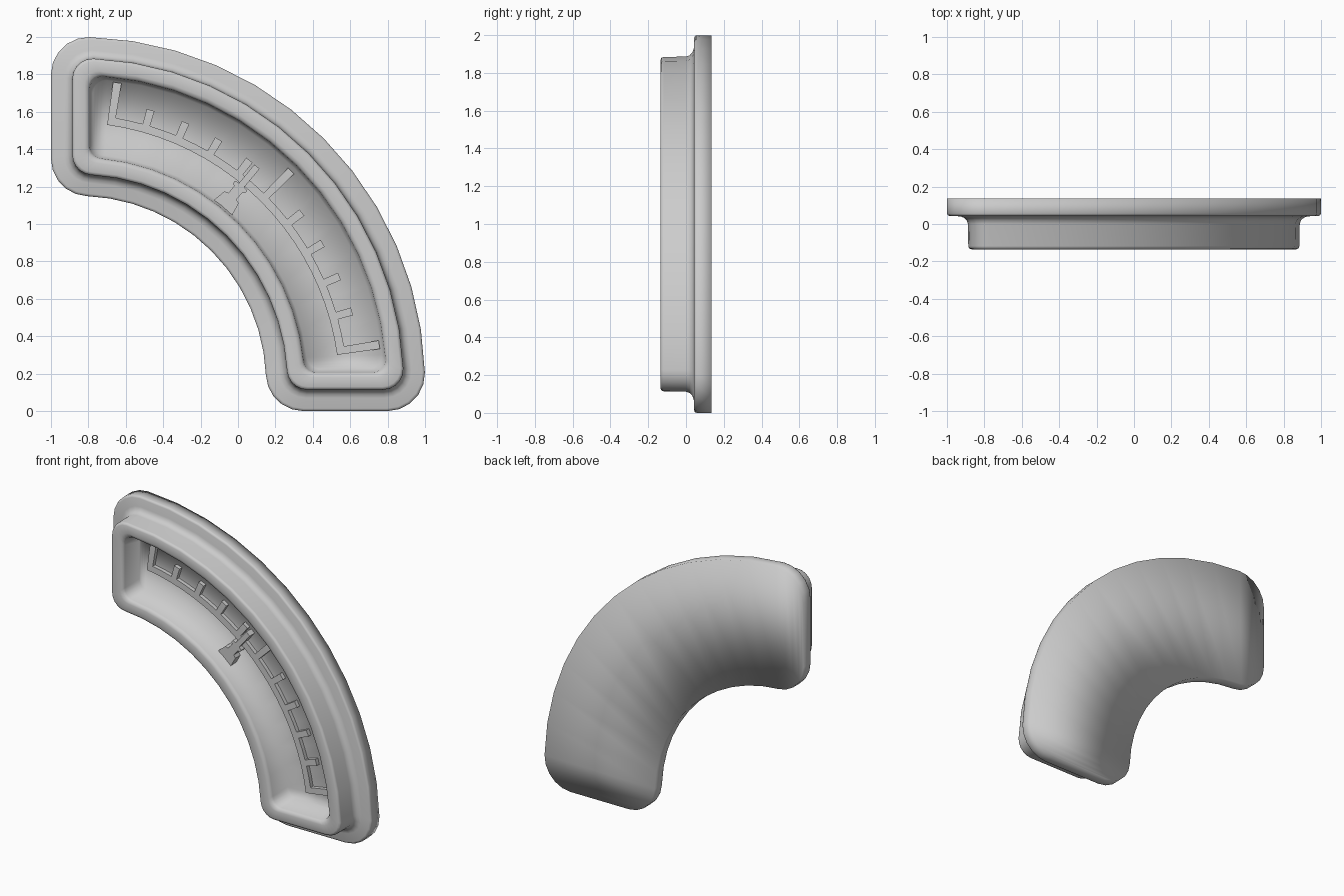
import bpy, bmesh
from math import sin, cos, atan2, sqrt, pi, radians

if "Cube" in bpy.data.objects:
    bpy.data.objects.remove(bpy.data.objects["Cube"])

CX, CZ = -0.85, 0.15          # centre of the housing arcs
N, K = 6, 5                   # segments per half arc / per corner


def arc(cx, cz, r, a0, a1, n):
    return [(cx + r * cos(a0 + (a1 - a0) * i / n),
             cz + r * sin(a0 + (a1 - a0) * i / n)) for i in range(n + 1)]


def half_outline(d):
    """Upper-left half of the rounded quarter-ring outline, inset by d."""
    ro, ri, r = 1.85 - d, 1.0 + d, max(0.07, 0.2 - 0.8 * d)
    fx = -1 + d + r
    dx = fx - CX
    zo = sqrt((ro - r) ** 2 - dx * dx)
    zi = sqrt((ri + r) ** 2 - dx * dx)
    ao, ai = atan2(zo, dx), atan2(zi, dx)
    pts = arc(CX, CZ, ro, pi / 4, ao, N)
    pts += arc(fx, CZ + zo, r, ao, pi, K)[1:]
    pts += arc(fx, CZ + zi, r, pi, ai + pi, K)
    pts += arc(CX, CZ, ri, ai, pi / 4, N)[1:]
    return pts


def outline(d):
    """Full loop: half plus its mirror across the diagonal."""
    h = half_outline(d)
    return h + [(z - 1, x + 1) for x, z in reversed(h[1:-1])]


def finish(bm, name, smooth):
    bmesh.ops.recalc_face_normals(bm, faces=bm.faces)
    for f in bm.faces:
        f.smooth = smooth
    me = bpy.data.meshes.new(name)
    bm.to_mesh(me)
    bm.free()
    ob = bpy.data.objects.new(name, me)
    bpy.context.collection.objects.link(ob)
    return ob


# Housing: (inset, y) section swept round the outline, from back to floor
section = [(0, 0.135), (0, 0.056), (0.004, 0.047), (0.014, 0.043),
           (0.07, 0.041), (0.09, 0.034), (0.105, 0.02), (0.112, 0.0),
           (0.114, -0.118), (0.118, -0.13), (0.13, -0.135),
           (0.18, -0.135), (0.197, -0.13), (0.206, -0.115), (0.225, 0.02)]
bm = bmesh.new()
loops = [[bm.verts.new((x, y, z)) for x, z in outline(d)] for d, y in section]
M = len(loops[0])
for a, b in zip(loops, loops[1:]):
    for i in range(M):
        j = (i + 1) % M
        bm.faces.new((a[i], a[j], b[j], b[i]))

# Back and dial floor: strips of quads joining outer arc to inner arc
H = len(half_outline(0))
for lp in (loops[0], loops[-1]):
    left = lp[:H]
    right = [lp[0]] + lp[:H - 2:-1]
    for side in (left, right):
        for i in range(H // 2 - 1):
            bm.faces.new((side[i], side[i + 1], side[H - 2 - i], side[H - 1 - i]))
finish(bm, "gauge_housing", True)

# Dial parts use polar coordinates round their own centre
DX, DZ = -0.9, 0.1


def prism(name, pts, y0, y1):
    bm = bmesh.new()
    f = bm.faces.new([bm.verts.new((x, y0, z)) for x, z in pts])
    ext = bmesh.ops.extrude_face_region(bm, geom=[f], use_keep_orig=True)
    for v in ext["geom"]:
        if isinstance(v, bmesh.types.BMVert):
            v.co.y = y1
    bmesh.ops.triangulate(bm, faces=[f for f in bm.faces if len(f.verts) > 4])
    return finish(bm, name, False)


def polar(r, deg):
    return (DX + r * cos(radians(deg)), DZ + r * sin(radians(deg)))


# Scale: curved band with eleven ticks, long ones at ends and middle
STEP, HALF, R0, R1 = 7.25, 0.78, 1.444, 1.487
comb = []
for k in range(-5, 6):
    a = 45 + k * STEP
    top = 1.675 if k % 5 == 0 else 1.57
    comb += [polar(R1, a - HALF), polar(top, a - HALF),
             polar(top, a + HALF), polar(R1, a + HALF)]
    if k < 5:
        comb.append(polar(R1, a + STEP / 2))
first, last = 45 - 5 * STEP - HALF, 45 + 5 * STEP + HALF
comb += [polar(R0, last + (first - last) * i / 20) for i in range(21)]
# drop the doubled-up band corners under the end ticks
comb = comb[1:]
del comb[-22]
prism("dial_scale", comb, 0.025, -0.008)

# Needle: wide foot, shoulder and thin shaft
prof = [(1.275, 0.065), (1.355, 0.05), (1.362, 0.028), (1.41, 0.028),
        (1.418, 0.042), (1.435, 0.042), (1.44, 0.018), (1.568, 0.018)]
shape = prof + [(r, -w) for r, w in reversed(prof)]
t = radians(50.3)
prism("needle", [(DX + r * cos(t) - w * sin(t), DZ + r * sin(t) + w * cos(t))
                 for r, w in shape], 0.025, -0.035)
